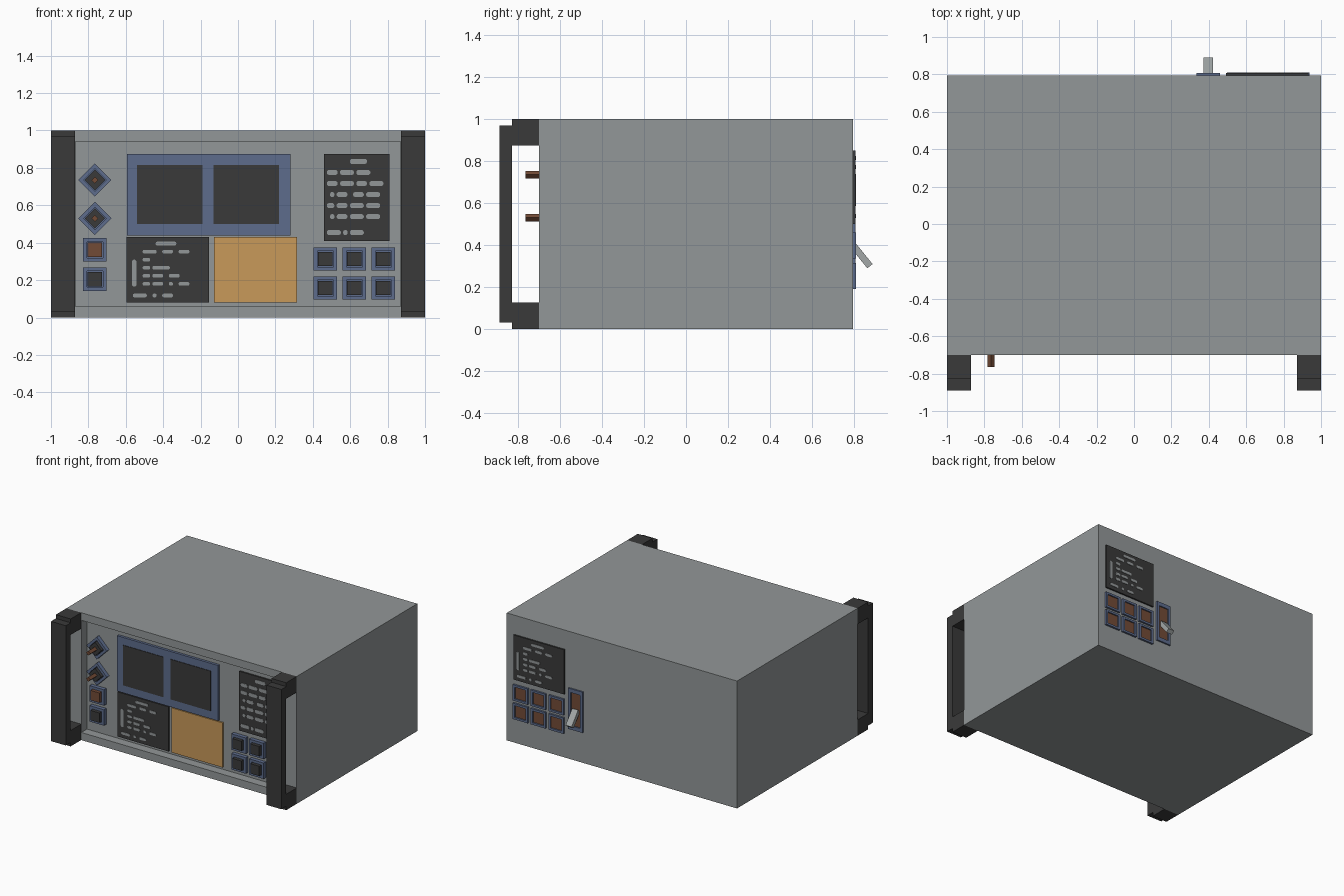
import bpy, bmesh
from math import pi, sin, cos, copysign, radians
from mathutils import Matrix

if "Cube" in bpy.data.objects:
    bpy.data.objects.remove(bpy.data.objects["Cube"])


def material(name, *rgb):
    m = bpy.data.materials.new(name)
    m.use_nodes = True
    m.diffuse_color = (*rgb, 1)
    m.node_tree.nodes["Principled BSDF"].inputs["Base Color"].default_value = (*rgb, 1)
    return m


GREY = material("case grey", 0.29, 0.31, 0.315)
BLACK = material("dark charcoal", 0.042, 0.042, 0.042)
BLUE = material("slate blue", 0.11, 0.15, 0.265)
BROWN = material("rust brown", 0.17, 0.07, 0.037)
ORANGE = material("amber", 0.58, 0.32, 0.10)
LIGHT = material("lever grey", 0.36, 0.385, 0.385)

BACK = 0.795      # rear wall
PANEL = -0.63     # sunken front panel
RIM = -0.70       # front rim of the case


def finish(name, bm, mats, place):
    bmesh.ops.recalc_face_normals(bm, faces=bm.faces)
    mesh = bpy.data.meshes.new(name)
    bm.to_mesh(mesh)
    bm.free()
    for m in mats:
        mesh.materials.append(m)
    ob = bpy.data.objects.new(name, mesh)
    ob.matrix_world = place
    bpy.context.collection.objects.link(ob)
    return ob


def at(x, y, z, roll=0, rear=False):
    """Placement of a part whose local -y points out of its panel."""
    return (Matrix.Translation((x, y, z)) @ Matrix.Rotation(pi * rear, 4, 'Z')
            @ Matrix.Rotation(roll, 4, 'Y'))


def cube(w, d, h):
    bm = bmesh.new()
    bmesh.ops.create_cube(bm, size=1)
    for v in bm.verts:
        v.co = (v.co.x * w, (v.co.y - 0.5) * d, v.co.z * h)
    return bm


def block(name, w, d, h, mat, place):
    """Box standing out from its panel by d."""
    return finish(name, cube(w, d, h), [mat], place)


def tray(name, w, d, h, inner_w, inner_h, floor, mats, place):
    """Box with a rectangular pocket in its outer face."""
    bm = cube(w, d, h)
    face = min(bm.faces, key=lambda f: f.calc_center_median().y)
    for depth in (d, floor):
        bmesh.ops.inset_individual(bm, faces=[face], thickness=0.001)
        for v in face.verts:
            v.co = (copysign(inner_w / 2, v.co.x), -depth, copysign(inner_h / 2, v.co.z))
    face.material_index = len(mats) - 1
    return finish(name, bm, mats, place)


# Case with sunken front panel
tray("case", 2, BACK - RIM, 1, 1.74, 0.88, BACK - PANEL, [GREY], at(0, BACK, 0.5))

# Rack handles
for side, sx in (("left", 1), ("right", -1)):
    x = sx * 0.936
    block(side + "_handle_grip", 0.128, 0.06, 0.94, BLACK, at(x, -0.83, 0.5))
    for end, z in (("top", 0.9375), ("bottom", 0.0625)):
        block(f"{side}_handle_{end}_bracket", 0.128, 0.13, 0.125, BLACK, at(x, RIM, z))


# Push buttons and knobs
def button(name, x, z, cap, roll=0):
    tray(name + "_frame", 0.125, 0.03, 0.125, 0.085, 0.085, 0.01, [BLUE], at(x, PANEL, z, roll))
    block(name + "_cap", 0.077, 0.05, 0.077, cap, at(x, PANEL, z, roll))


for row, z in enumerate((0.313, 0.158)):
    for col in range(3):
        button(f"keypad_{row}_{col}", 0.467 + col * 0.155, z, BLACK)
button("upper_button", -0.765, 0.362, BROWN)
button("lower_button", -0.765, 0.205, BLACK)
for i, z in enumerate((0.735, 0.53)):
    button(f"knob_{i}", -0.765, z, BLACK, pi / 4)
    block(f"knob_{i}_shaft", 0.026, 0.135, 0.026, BROWN, at(-0.765, PANEL, z, pi / 4))

# Twin display
block("display_frame", 0.875, 0.02, 0.435, BLUE, at(-0.157, PANEL, 0.657))
for side, x in (("left", 0.045), ("right", -0.365)):
    block(side + "_screen", 0.35, 0.004, 0.315, BLACK, at(x, PANEL - 0.02, 0.658))

# Amber plate
block("amber_plate", 0.445, 0.012, 0.35, ORANGE, at(0.093, PANEL, 0.255))


# Dark plates with rounded dashes
def dash_shape(bm, cx, cz, w, h, lift):
    r = min(w, h) / 2
    verts = []
    for k in range(12):
        a = (k + 0.5) * pi / 6
        verts.append(bm.verts.new((cx + r * cos(a) + copysign(w / 2 - r, cos(a)), -lift,
                                   cz + r * sin(a) + copysign(h / 2 - r, sin(a)))))
    face = bm.faces.new(verts)
    out = bmesh.ops.extrude_face_region(bm, geom=[face])["geom"]
    moved = [g for g in out if isinstance(g, bmesh.types.BMVert)]
    bmesh.ops.translate(bm, verts=moved, vec=(0, -0.003, 0))


def dash_plate(name, w, h, rows, heights, thick, place, bar=False):
    block(name, w, 0.012, h, BLACK, place)
    cell = 0.0175
    bm = bmesh.new()
    for text, z in zip(rows, heights):
        start = 0
        for run in text.split(" "):
            if run:
                mid = start + len(run) / 2
                dash_shape(bm, mid * cell - w / 2, z - h / 2, len(run) * cell + 0.006, thick, 0.012)
            start += len(run) + 1
    if bar:
        dash_shape(bm, 0.04 - w / 2, 0.157 - h / 2, 0.024, 0.145, 0.012)
    finish(name + "_dashes", bm, [GREY], place)


TALL = ["        #####",
        " ### #### ####",
        " ### #### ### ####",
        "  # ###  ### ####",
        " ## ### #### ####",
        "  # ### #### ####",
        " #### # ####"]
WIDE = ["         ######",
        "     ####  ###  ###",
        "     ##",
        "     ## #####",
        "     ## ###  ###",
        "     ## ###  #  ###",
        "  ####  #  ###"]
tall_z = [0.425 - 0.059 * i for i in range(6)] + [0.045]
wide_z = [0.315 - 0.043 * i for i in range(6)] + [0.038]
dash_plate("tall_plate", 0.35, 0.465, TALL, tall_z, 0.028, at(0.635, PANEL, 0.642))
dash_plate("front_wide_plate", 0.44, 0.35, WIDE, wide_z, 0.021, at(-0.375, PANEL, 0.255), True)
dash_plate("rear_wide_plate", 0.44, 0.35, WIDE, wide_z, 0.021,
           at(0.713, BACK, 0.675, 0, True), True)

# Rear sockets
for row, z in enumerate((0.3975, 0.2525)):
    for col in range(3):
        tray(f"rear_socket_{row}_{col}", 0.13, 0.015, 0.125, 0.095, 0.092, 0.005,
             [BLUE, BROWN], at(0.873 - col * 0.155, BACK, z, 0, True))

# Rear lever switch
tray("lever_frame", 0.125, 0.012, 0.32, 0.08, 0.26, 0.003, [BLUE, BROWN],
     at(0.397, BACK, 0.4, 0, True))
block("lever", 0.052, 0.13, 0.032, LIGHT,
      at(0.397, BACK, 0.4, 0, True) @ Matrix.Rotation(radians(51), 4, 'X'))
